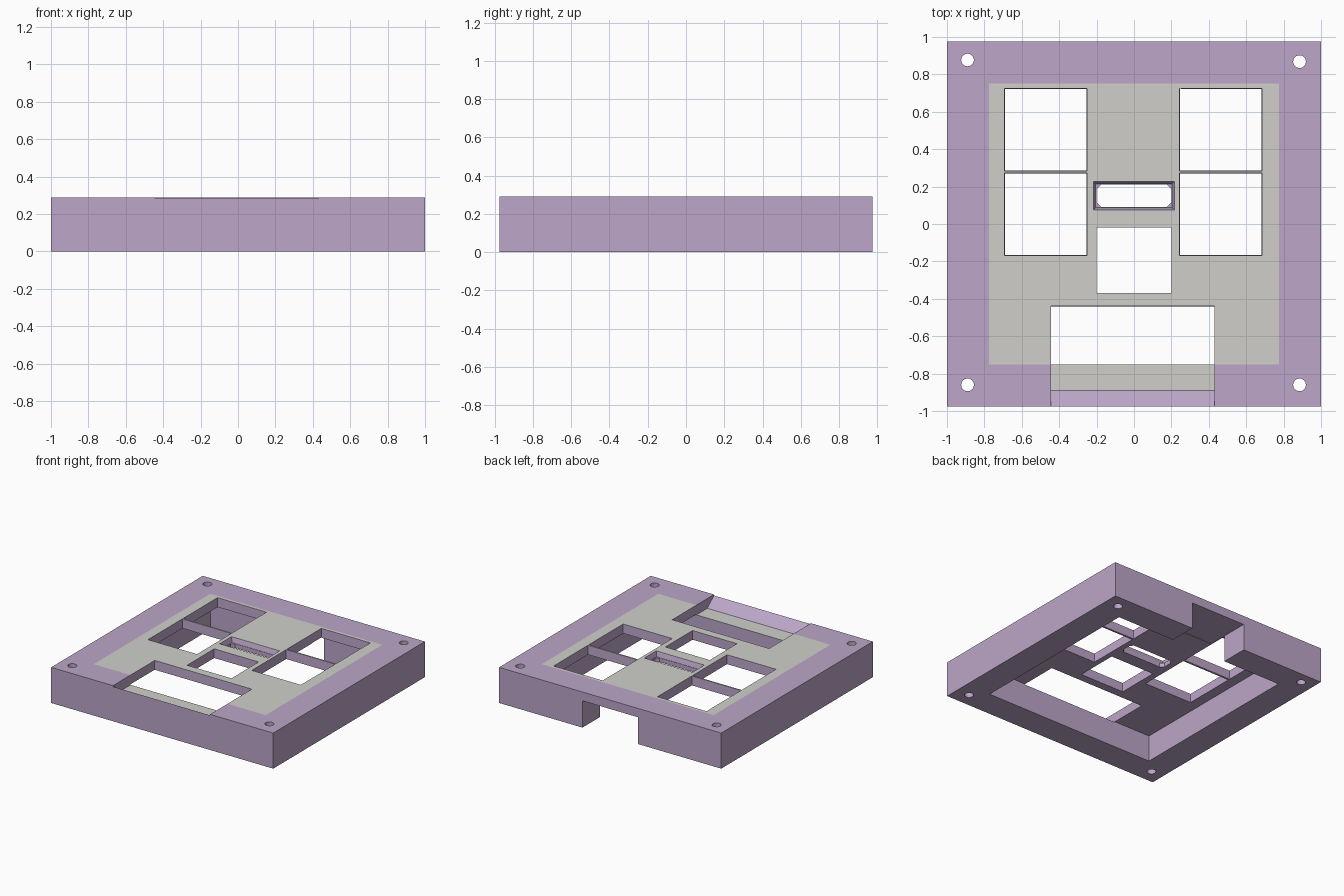
import bpy, bmesh, math

if "Cube" in bpy.data.objects:
    bpy.data.objects.remove(bpy.data.objects["Cube"])

TOP, UNDER, FLOOR = 0.29, 0.215, 0.21   # top surface, plate underside, tray floor
CX, CY = 0.775, 0.75                    # half size of the hollow and of the grey field


def material(name, rgb):
    m = bpy.data.materials.new(name)
    m.diffuse_color = (*rgb, 1)
    m.use_nodes = True
    m.node_tree.nodes["Principled BSDF"].inputs["Base Color"].default_value = m.diffuse_color
    return m


def mesh_object(name, bm):
    bmesh.ops.recalc_face_normals(bm, faces=bm.faces[:])
    me = bpy.data.meshes.new(name)
    bm.to_mesh(me)
    bm.free()
    ob = bpy.data.objects.new(name, me)
    bpy.context.collection.objects.link(ob)
    return ob


def loft(name, ring_a, ring_b):
    """Closed solid between two rings with equal point counts."""
    bm = bmesh.new()
    a = [bm.verts.new(p) for p in ring_a]
    b = [bm.verts.new(p) for p in ring_b]
    n = len(a)
    bm.faces.new(a)
    bm.faces.new(b)
    for i in range(n):
        j = (i + 1) % n
        bm.faces.new((a[i], a[j], b[j], b[i]))
    return mesh_object(name, bm)


def rect(x0, x1, y0, y1, z, grow=0.0):
    x0, x1, y0, y1 = x0 - grow, x1 + grow, y0 - grow, y1 + grow
    return [(x0, y0, z), (x1, y0, z), (x1, y1, z), (x0, y1, z)]


def block(name, x0, x1, y0, y1, z0, z1, flare=0.0):
    return loft(name, rect(x0, x1, y0, y1, z0), rect(x0, x1, y0, y1, z1, flare))


purple = material("soft purple", (0.503, 0.381, 0.578))
grey = material("light grey", (0.631, 0.624, 0.597))

# Case block
case = block("case", -1, 1, -0.975, 0.975, 0, TOP)
case.data.materials.append(purple)
case.data.materials.append(grey)

cutters = []
# Hollow underneath and cable notch through the back wall
cutters.append(block("hollow_cutter", -CX, CX, -CY, CY, -0.1, UNDER))
cutters.append(block("cable_notch_cutter", -0.25, 0.25, 0.6, 1.1, -0.2, UNDER + 0.003))

# Four square button windows, slightly flared to the top
for x0 in (-0.688, 0.247):
    for y0 in (-0.165, 0.288):
        cutters.append(block("window_cutter", x0, x0 + 0.433, y0, y0 + 0.433,
                             0.15, TOP + 0.05, 0.006))

# Plain square opening in the middle
cutters.append(block("square_opening_cutter", -0.2, 0.2, -0.37, -0.02, 0.15, 0.4))

# Small slot: chamfer-cornered hole under a flared recess
X, Y0, Y1, C = 0.2, 0.09, 0.212, 0.025
slot = [(-X + C, Y0), (X - C, Y0), (X, Y0 + C), (X, Y1 - C),
        (X - C, Y1), (-X + C, Y1), (-X, Y1 - C), (-X, Y0 + C)]
cutters.append(loft("small_slot_cutter", [(x, y, 0.15) for x, y in slot],
                    [(x, y, 0.28) for x, y in slot]))
cutters.append(block("small_slot_recess_cutter", -0.205, 0.203, 0.087, 0.215,
                     0.25, TOP + 0.04, 0.025))

# Front tray: flat floor with a ramp rising to the front edge
profile = [(-1.06, 0.354), (-0.89, FLOOR), (-0.44, FLOOR), (-0.434, 0.4), (-1.06, 0.4)]
cutters.append(loft("front_tray_cutter", [(-0.443, y, z) for y, z in profile],
                    [(0.431, y, z) for y, z in profile]))

# Corner screw holes
for hx, hy in ((-0.89, 0.877), (0.885, 0.868), (-0.89, -0.86), (0.885, -0.86)):
    ring = [(hx + 0.034 * math.cos(t * math.pi / 12),
             hy + 0.034 * math.sin(t * math.pi / 12)) for t in range(24)]
    cutters.append(loft("screw_hole_cutter", [(x, y, -0.1) for x, y in ring],
                        [(x, y, 0.4) for x, y in ring]))

# Apply every cut to the case
for c in cutters:
    mod = case.modifiers.new(c.name, 'BOOLEAN')
    mod.operation = 'DIFFERENCE'
    mod.solver = 'EXACT'
    mod.object = c
bpy.context.view_layer.update()
result = bpy.data.meshes.new_from_object(
    case.evaluated_get(bpy.context.evaluated_depsgraph_get()))
case.modifiers.clear()
case.data = result
for c in cutters:
    bpy.data.objects.remove(c, do_unlink=True)
result.materials.clear()
result.materials.append(purple)
result.materials.append(grey)

# Grey field on the top and grey tray floor
bm = bmesh.new()
bm.from_mesh(result)
for axis, d in ((0, CX), (0, -CX), (1, CY), (1, -CY)):
    co, no = [0, 0, 0], [0, 0, 0]
    co[axis], no[axis] = d, 1
    tops = [f for f in bm.faces if f.normal.z > 0.99 and f.calc_center_median().z > 0.28]
    geom = list({e for f in tops for e in f.edges}) + list({v for f in tops for v in f.verts})
    bmesh.ops.bisect_plane(bm, geom=geom + tops, plane_co=co, plane_no=no, dist=1e-5)
bmesh.ops.triangulate(bm, faces=[f for f in bm.faces if len(f.verts) > 4])
for f in bm.faces:
    c = f.calc_center_median()
    up = f.normal.z > 0.99
    field = c.z > 0.28 and abs(c.x) < CX and abs(c.y) < CY
    floor = abs(c.z - FLOOR) < 0.004 and c.y < -0.7
    f.material_index = 1 if up and (field or floor) else 0
    f.smooth = False
bm.to_mesh(result)
bm.free()
